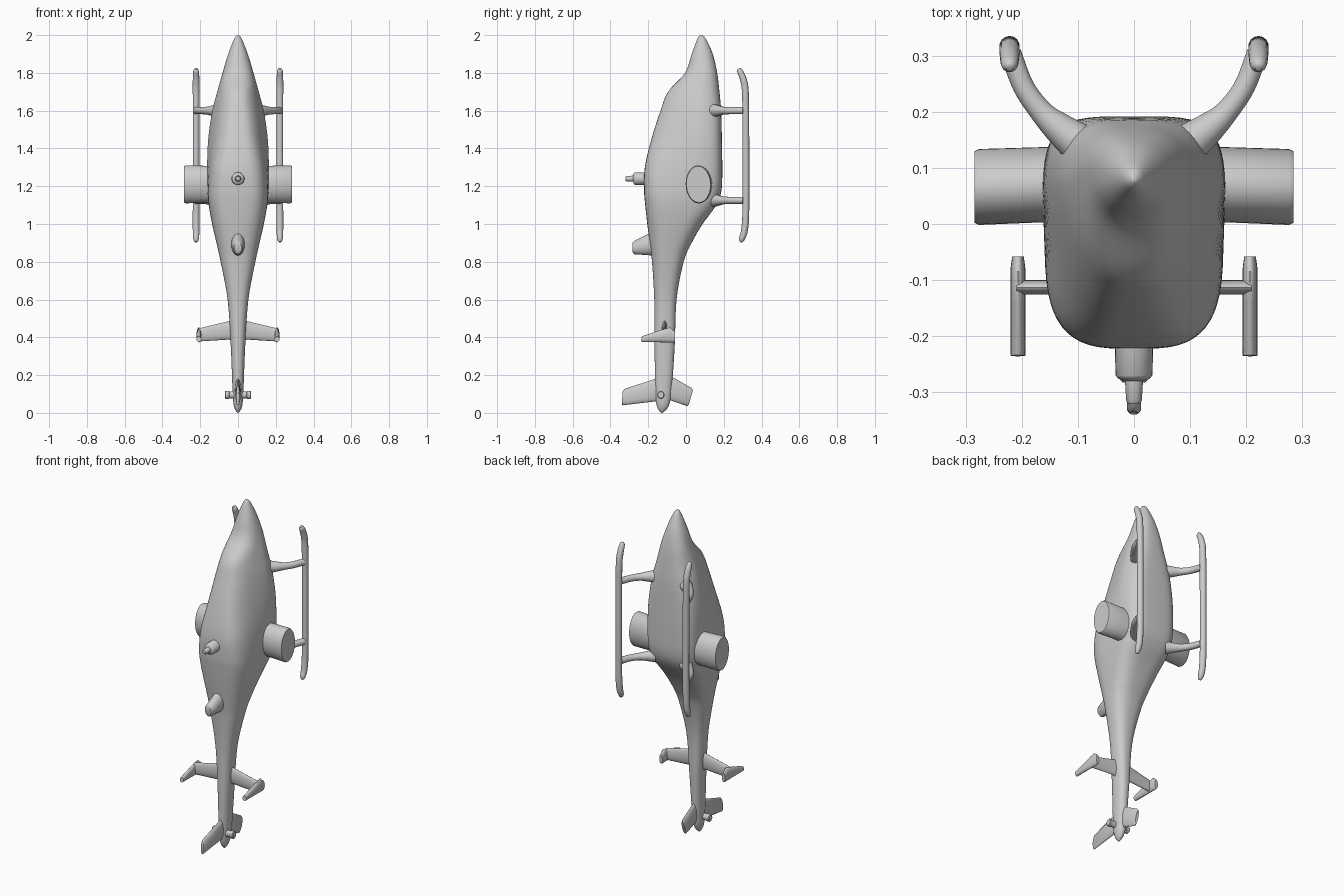
import bpy
import bmesh
from math import cos, sin, pi
from mathutils import Vector


def smooth_rows(rows, steps):
    """Catmull-Rom resampling of rows of numbers."""
    pts = [rows[0]] + list(rows) + [rows[-1]]
    out = []
    for i in range(1, len(pts) - 2):
        for k in range(steps):
            t = k / steps
            out.append([0.5 * (2 * b + (c - a) * t + (2 * a - 5 * b + 4 * c - d) * t * t
                               + (3 * b - a - 3 * c + d) * t ** 3)
                        for a, b, c, d in zip(*pts[i - 1:i + 3])])
    return out + [list(rows[-1])]


def loft(name, rings, angle=0.7):
    """Skin equal-length rings and cap both ends."""
    bm = bmesh.new()
    vr = [[bm.verts.new(p) for p in ring] for ring in rings]
    n = len(vr[0])
    for a, b in zip(vr, vr[1:]):
        for i in range(n):
            bm.faces.new((a[i], a[(i + 1) % n], b[(i + 1) % n], b[i]))
    bm.faces.new(vr[0])
    bm.faces.new(vr[-1])
    bmesh.ops.recalc_face_normals(bm, faces=bm.faces)
    me = bpy.data.meshes.new(name)
    bm.to_mesh(me)
    bm.free()
    ob = bpy.data.objects.new(name, me)
    bpy.context.collection.objects.link(ob)
    bpy.ops.object.select_all(action='DESELECT')
    ob.select_set(True)
    bpy.context.view_layer.objects.active = ob
    bpy.ops.object.shade_smooth_by_angle(angle=angle)
    return ob


def oval(c, u, v, n=24):
    c, u, v = Vector(c), Vector(u), Vector(v)
    return [c + u * cos(2 * pi * i / n) + v * sin(2 * pi * i / n) for i in range(n)]


def mirror(ob):
    ob.modifiers.new("mirror", 'MIRROR')
    return ob


def tube(name, rows, steps=6):
    """Round tube through rows of (x, y, z, radius)."""
    rows = smooth_rows(rows, steps)
    ps = [Vector(r[:3]) for r in rows]
    rings = []
    for i, p in enumerate(ps):
        d = (ps[min(i + 1, len(ps) - 1)] - ps[max(i - 1, 0)]).normalized()
        ref = Vector((1, 0, 0)) if abs(d.z) > 0.6 else Vector((0, 0, 1))
        u = d.cross(ref).normalized()
        rings.append(oval(p, u * rows[i][3], d.cross(u) * rows[i][3], 14))
    return loft(name, rings)


def fin(name, spans):
    """Thin blade from spans of (front edge, back edge, half-thickness vector)."""
    rings = []
    for a, b, t in spans:
        a, b = Vector(a), Vector(b)
        rings.append(oval((a + b) / 2, (b - a) / 2, t, 20))
    return loft(name, rings)


# Fuselage and tail boom: z, roof y, belly y, half width, canopy taper, squareness
body = [
    (2.00, 0.075, 0.085, 0.004, 0, 2.0), (1.98, 0.06, 0.105, 0.020, 0, 2.0),
    (1.90, 0.03, 0.142, 0.052, 0, 2.2), (1.80, -0.005, 0.165, 0.083, .10, 2.6),
    (1.70, -0.095, 0.177, 0.112, .30, 3.0), (1.60, -0.135, 0.186, 0.137, .36, 3.5),
    (1.45, -0.183, 0.19, 0.158, .34, 4.2), (1.30, -0.218, 0.192, 0.164, .16, 4.4),
    (1.18, -0.222, 0.188, 0.162, .04, 4.2), (1.10, -0.216, 0.16, 0.155, 0, 3.8),
    (1.00, -0.205, 0.088, 0.137, 0, 3.2), (0.90, -0.192, 0.03, 0.114, 0, 2.8),
    (0.80, -0.18, -0.012, 0.092, 0, 2.6), (0.60, -0.168, -0.05, 0.055, 0, 2.5),
    (0.35, -0.166, -0.06, 0.038, 0, 2.4), (0.10, -0.163, -0.078, 0.028, 0, 2.2),
    (0.03, -0.152, -0.095, 0.02, 0, 2.0), (0.00, -0.132, -0.124, 0.003, 0, 2.0)]
rings = []
for z, top, bot, w, taper, sq in smooth_rows(body, 5):
    ring = []
    for i in range(56):
        c, s = cos(2 * pi * i / 56), sin(2 * pi * i / 56)
        e = 2 / (sq if s > 0 else 2 + (sq - 2) * 0.65)
        x = w * abs(c) ** e * (1 if c > 0 else -1)
        v = abs(s) ** e * (1 if s > 0 else -1)
        x *= 1 - taper * max(0, (0.3 - v) / 1.3)
        ring.append((x, (top + bot) / 2 + v * (bot - top) / 2, max(z, 0)))
    rings.append(ring)
loft("fuselage", rings, 1.0)

# Side engines
mirror(loft("engine_pod", [
    oval((x, y, 1.21), (0, a, 0.012), (0, -0.01, b), 36)
    for x, y, a, b in [(0.11, 0.072, .066, .096), (0.277, 0.066, .067, .1),
                       (0.285, 0.066, .063, .095)]]))

# Landing skids and struts
mirror(tube("skid", [
    (0.222, 0.277, 1.822, 0.006), (0.222, 0.285, 1.81, 0.015), (0.222, 0.305, 1.76, 0.018),
    (0.222, 0.315, 1.68, 0.018), (0.222, 0.317, 1.40, 0.018), (0.222, 0.317, 1.08, 0.018),
    (0.222, 0.31, 0.97, 0.018), (0.222, 0.295, 0.92, 0.015), (0.222, 0.287, 0.905, 0.006)]))
for name, z in (("front_strut", 1.60), ("rear_strut", 1.125)):
    mirror(tube(name, [
        (0.10, 0.145, z, 0.036), (0.135, 0.172, z, 0.028), (0.165, 0.20, z, 0.021),
        (0.197, 0.245, z, 0.019), (0.22, 0.305, z, 0.019)]))

# Rotor mast
loft("rotor_mast", [oval((0, y, 1.24), (r, 0, 0), (0, 0, r)) for y, r in [
    (-0.19, .045), (-0.222, .034), (-0.27, .033), (-0.276, .028), (-0.28, .016),
    (-0.315, .014), (-0.32, .011)]])

# Roof blister behind the rotor
fin("roof_exhaust", [
    ((0, -0.16, 0.97), (0, -0.16, 0.83), (0.038, 0, 0)),
    ((0, -0.20, 0.947), (0, -0.20, 0.835), (0.034, 0, 0)),
    ((0, -0.275, 0.91), (0, -0.275, 0.84), (0.027, 0, 0)),
    ((0, -0.283, 0.90), (0, -0.283, 0.85), (0.02, 0, 0))])

# Horizontal stabiliser with end plates
T = Vector((0, 0.013, 0))
mirror(fin("stabiliser", [
    ((0.0, -0.113, 0.51), (0.0, -0.113, 0.375), T * 1.5),
    ((0.05, -0.113, 0.485), (0.05, -0.113, 0.388), T),
    ((0.21, -0.113, 0.447), (0.21, -0.113, 0.378), T)]))
P = Vector((0.013, 0, 0))
mirror(fin("end_plate", [
    ((0.207, -0.058, 0.43), (0.207, -0.058, 0.375), P * 0.8),
    ((0.207, -0.085, 0.453), (0.207, -0.07, 0.373), P),
    ((0.207, -0.14, 0.437), (0.207, -0.14, 0.374), P),
    ((0.207, -0.234, 0.405), (0.207, -0.236, 0.376), P)]))

# Tail fins
loft_t = Vector((0.014, 0, 0))
fin("upper_tail_fin", [
    ((0, -0.12, 0.20), (0, -0.12, 0.06), loft_t * 1.3),
    ((0, -0.17, 0.178), (0, -0.17, 0.06), loft_t),
    ((0, -0.325, 0.127), (0, -0.337, 0.04), loft_t * 0.9),
    ((0, -0.335, 0.112), (0, -0.340, 0.05), loft_t * 0.6)])
fin("lower_tail_fin", [
    ((0, -0.12, 0.21), (0, -0.12, 0.07), loft_t * 1.3),
    ((0, -0.06, 0.183), (0, -0.08, 0.066), loft_t),
    ((0, 0.028, 0.133), (0, 0.005, 0.036), loft_t * 0.9),
    ((0, 0.037, 0.12), (0, 0.015, 0.045), loft_t * 0.6)])

# Tail rotor hub
mirror(loft("tail_rotor_hub", [
    oval((x, -0.133, 0.095), (0, r, 0), (0, 0, r * 1.15)) for x, r in [
        (0.0, .019), (0.045, .015), (0.048, .019), (0.066, .019), (0.07, .015)]]))
